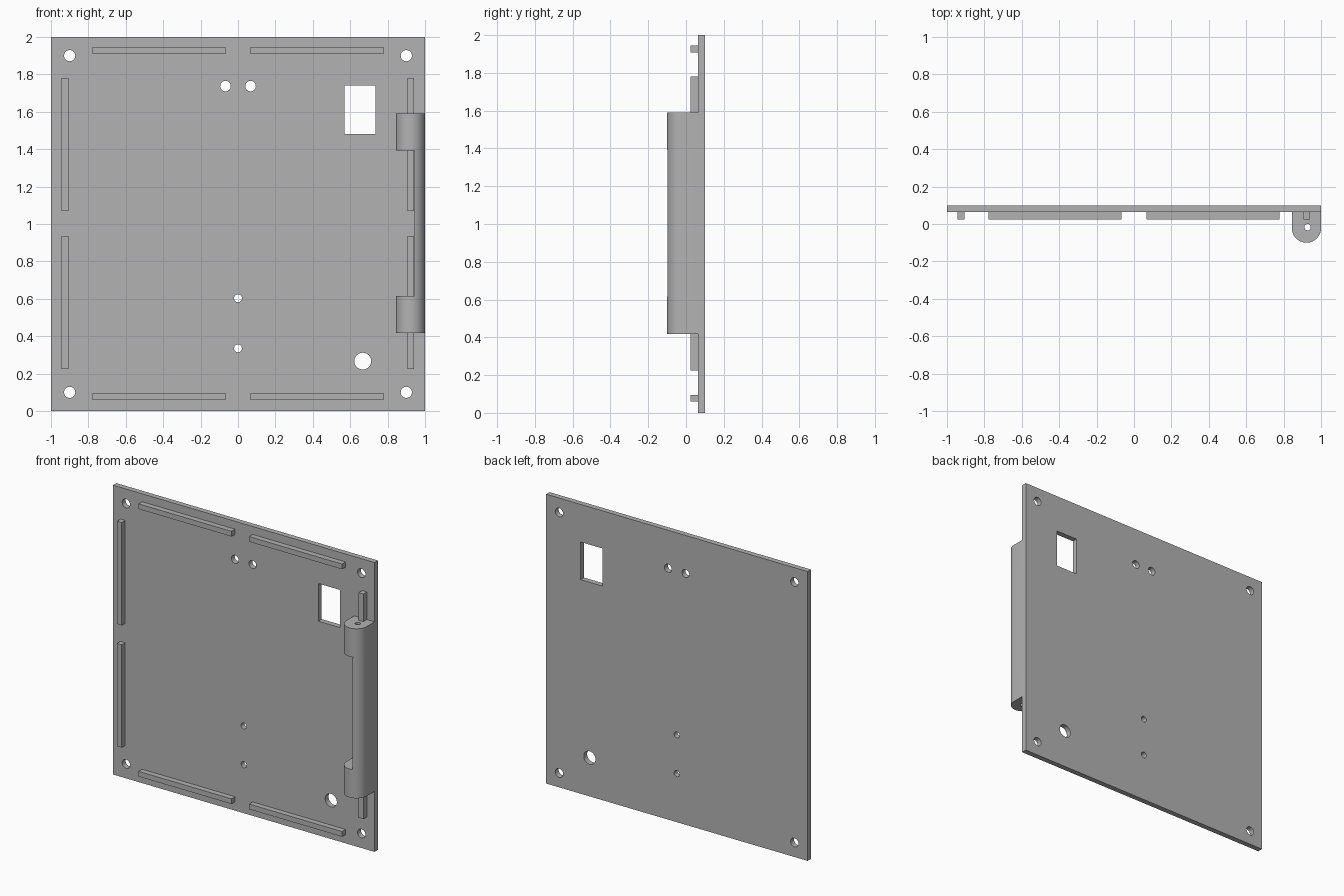
import bpy, bmesh, math
from mathutils import Matrix, Vector

old = bpy.data.objects.get("Cube")
if old:
    bpy.data.objects.remove(old, do_unlink=True)

grey = bpy.data.materials.new("mid grey")
grey.use_nodes = True
COLOR = (0.45, 0.45, 0.45, 1)
grey.diffuse_color = COLOR
grey.node_tree.nodes["Principled BSDF"].inputs["Base Color"].default_value = COLOR


def add_box(bm, x, y, z):
    lo, hi = Vector((x[0], y[0], z[0])), Vector((x[1], y[1], z[1]))
    m = Matrix.Translation((lo + hi) / 2) @ Matrix.Diagonal((hi - lo).to_4d())
    bmesh.ops.create_cube(bm, size=1, matrix=m)


def add_rod(bm, center, radius, depth, axis):
    turn = Matrix.Rotation(math.pi / 2, 4, 'X') if axis == 'Y' else Matrix()
    bmesh.ops.create_cone(bm, cap_ends=True, segments=32, radius1=radius, radius2=radius,
                          depth=depth, matrix=Matrix.Translation(center) @ turn)


def add_prism(bm, outline, z0, z1):
    face = bm.faces.new([bm.verts.new((x, y, z0)) for x, y in outline])
    new = bmesh.ops.extrude_face_region(bm, geom=[face])["geom"]
    bmesh.ops.translate(bm, vec=(0, 0, z1 - z0),
                        verts=[v for v in new if isinstance(v, bmesh.types.BMVert)])


def finish(name, bm):
    bmesh.ops.recalc_face_normals(bm, faces=bm.faces)
    mesh = bpy.data.meshes.new(name)
    bm.to_mesh(mesh)
    bm.free()
    mesh.materials.append(grey)
    obj = bpy.data.objects.new(name, mesh)
    bpy.context.collection.objects.link(obj)
    return obj


def select(obj):
    bpy.ops.object.select_all(action='DESELECT')
    obj.select_set(True)
    bpy.context.view_layer.objects.active = obj


def cut(obj, cutter):
    select(obj)
    mod = obj.modifiers.new("holes", 'BOOLEAN')
    mod.operation, mod.solver, mod.object = 'DIFFERENCE', 'EXACT', cutter
    bpy.ops.object.modifier_apply(modifier=mod.name)
    bpy.data.objects.remove(cutter, do_unlink=True)


def smooth(obj):
    select(obj)
    bpy.ops.object.shade_smooth_by_angle(angle=math.radians(30))


FACE = 0.063   # front surface of the panel
BACK = 0.1

# Door panel with its screw holes, lock hole and window
bm = bmesh.new()
add_box(bm, (-1, 1), (FACE, BACK), (0, 2))
panel = finish("door_panel", bm)

bm = bmesh.new()
holes = [(x, z, 0.03) for x in (-0.9, 0.9) for z in (0.1, 1.9)]
holes += [(x, 1.737, 0.028) for x in (-0.067, 0.067)]
holes += [(0, z, 0.021) for z in (0.335, 0.603)]
holes += [(0.667, 0.267, 0.045)]
for x, z, r in holes:
    add_rod(bm, (x, BACK, z), r, 0.3, 'Y')
add_box(bm, (0.57, 0.735), (0, 0.2), (1.48, 1.74))
cut(panel, finish("panel_cutter", bm))
smooth(panel)

# Raised ribs around the border, two per side
SPANS = ((-0.778, -0.067), (0.067, 0.778))
rib_y = (0.025, FACE + 0.005)
for label, z in (("bottom", 0.078), ("top", 1.927)):
    for i, span in enumerate(SPANS):
        bm = bmesh.new()
        add_box(bm, span, rib_y, (z - 0.018, z + 0.018))
        finish(f"{label}_rib_{i + 1}", bm)
for label, x in (("right", -0.925), ("left", 0.923)):
    for i, (a, b) in enumerate(SPANS):
        bm = bmesh.new()
        add_box(bm, (x - 0.018, x + 0.018), rib_y, (a + 1.003, b + 1.003))
        finish(f"{label}_rib_{i + 1}", bm)

# Hinge outline: square at the panel, rounded at the front
CX, R = 0.922, 0.078
CY = -0.1 + R


def hinge_outline(x_min):
    sweep = math.pi if x_min < CX - R + 0.01 else math.acos((x_min - CX) / R)
    arc = [(CX + R * math.cos(sweep * i / 24), CY - R * math.sin(sweep * i / 24))
           for i in range(25)]
    return [(1, FACE + 0.005)] + arc + [(arc[-1][0], FACE + 0.005)]


# Hinge knuckles with pin holes
for label, z0, z1 in (("lower", 0.418, 0.615), ("upper", 1.392, 1.59)):
    bm = bmesh.new()
    add_prism(bm, hinge_outline(CX - R), z0, z1)
    knuckle = finish(f"{label}_hinge_knuckle", bm)
    bm = bmesh.new()
    add_rod(bm, (0.928, -0.017, (z0 + z1) / 2), 0.017, 0.5, 'Z')
    cut(knuckle, finish("pin_cutter", bm))
    smooth(knuckle)

# Outer guard between the knuckles
bm = bmesh.new()
add_prism(bm, hinge_outline(0.943), 0.615, 1.392)
smooth(finish("hinge_guard", bm))
